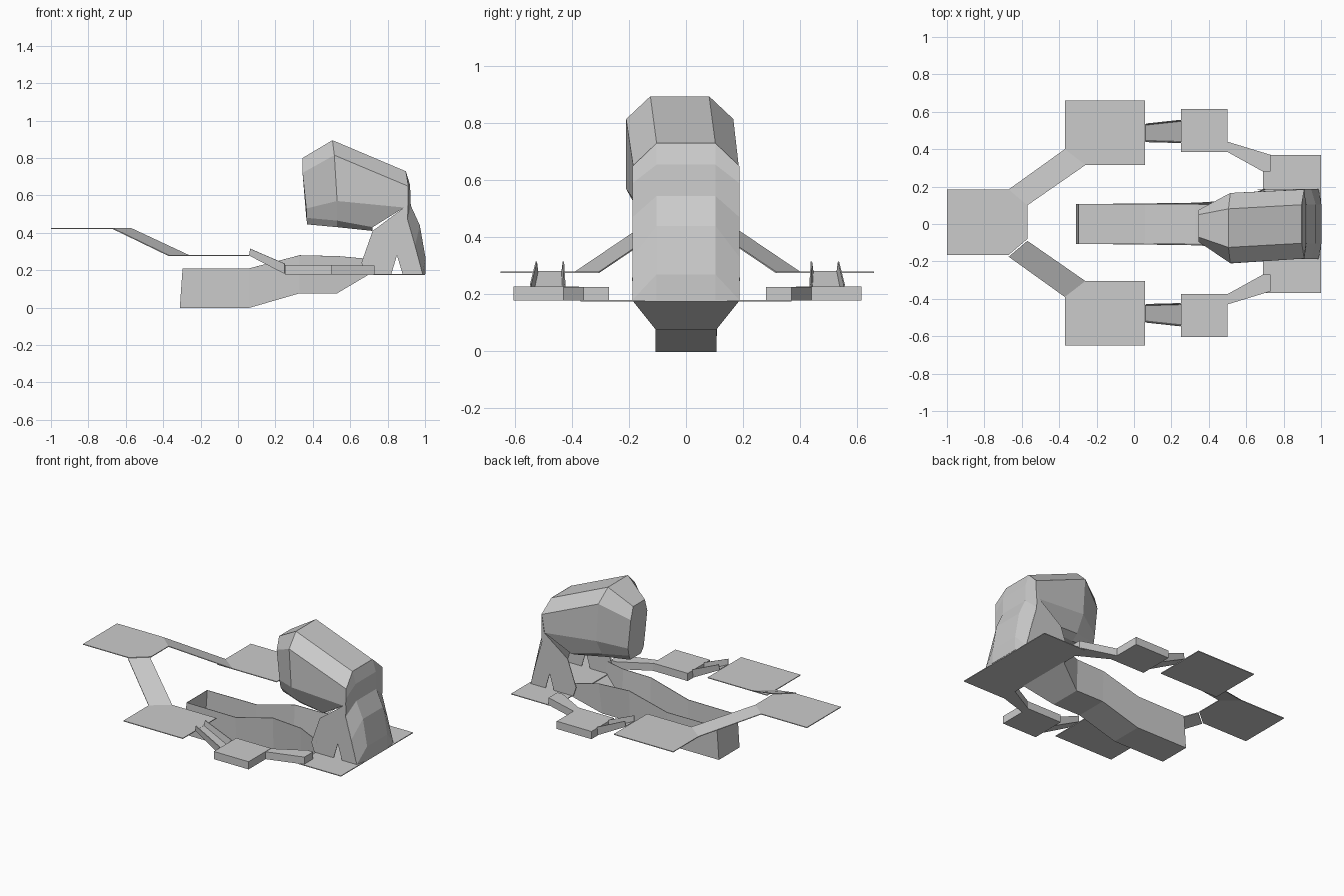
import bpy, bmesh

if "Cube" in bpy.data.objects:
    bpy.data.objects.remove(bpy.data.objects["Cube"])

mat = bpy.data.materials.new("light_grey")
mat.diffuse_color = (0.6, 0.6, 0.6, 1)
mat.use_nodes = True
mat.node_tree.nodes["Principled BSDF"].inputs["Base Color"].default_value = mat.diffuse_color


def make(name, verts, faces, sheet=0):
    """Flat-shaded mesh; sheet > 0 gives open surfaces a thin wall."""
    me = bpy.data.meshes.new(name)
    me.from_pydata(verts, [], faces)
    bm = bmesh.new()
    bm.from_mesh(me)
    bmesh.ops.remove_doubles(bm, verts=bm.verts, dist=0.0005)
    bmesh.ops.recalc_face_normals(bm, faces=bm.faces)
    bm.to_mesh(me)
    bm.free()
    me.materials.append(mat)
    ob = bpy.data.objects.new(name, me)
    bpy.context.collection.objects.link(ob)
    if sheet:
        mod = ob.modifiers.new("wall", 'SOLIDIFY')
        mod.thickness = sheet
        mod.offset = 0
    return ob


def slab(name, top, thick):
    """Solid below a top outline of (x, y, z) points."""
    n = len(top)
    low = [(x, y, z - thick) for x, y, z in top]
    faces = [list(range(n)), list(range(2 * n - 1, n - 1, -1))]
    faces += [[i, i + n, (i + 1) % n + n, (i + 1) % n] for i in range(n)]
    return make(name, top + low, faces)


def flat(pts, z):
    return [(x, y, z) for x, y in pts]


def bridge(rows, closed=False):
    """Quads between successive rows of equal length."""
    n = len(rows[0])
    faces = []
    for r in range(len(rows) - 1):
        for i in range(n if closed else n - 1):
            j = (i + 1) % n
            faces.append([r * n + i, r * n + j, (r + 1) * n + j, (r + 1) * n + i])
    return [p for row in rows for p in row], faces


# Far platform and rear deck
slab("far_platform", flat([(-1, .185), (-.67, .185), (-.57, .1), (-.57, -.08),
                           (-.67, -.165), (-1, -.165)], .425), .005)
slab("rear_deck", flat([(.69, -.37), (1, -.37), (1, .37), (.73, .37), (.69, .37)], .18), .005)

# Parts repeated on both sides
for side, word in ((1, "left"), (-1, "right")):
    def s(pts):
        return [(p[0], p[1] if side > 0 else .01 - p[1]) + tuple(p[2:]) for p in pts]

    slab(word + "_long_ramp", s([(-.67, .185, .425), (-.57, .1, .425),
                                 (-.26, .315, .28), (-.37, .4, .28)]), .005)
    slab(word + "_plate", flat(s([(-.37, .315), (.058, .315), (.058, .66), (-.37, .66)]), .28), .005)
    slab(word + "_step", flat(s([(.25, .385), (.5, .385), (.5, .615), (.25, .615)]), .228), .05)
    slab(word + "_arm", flat(s([(.5, .385), (.69, .28), (.73, .28), (.73, .37), (.5, .44)]), .226), .048)
    # Short channel with raised sides
    rows = [s([(.065, .535, .315), (.06, .53, .28), (.06, .445, .28), (.065, .44, .315)]),
            s([(.25, .555, .235), (.25, .55, .182), (.25, .44, .182), (.25, .435, .235)])]
    v, f = bridge(rows)
    make(word + "_short_ramp", v, f, .005)

# Open trough: x low, z low, half width low, x top, z top, half width top
stations = [(-.31, 0, .105, -.295, .21, .105), (.06, 0, .105, .06, .21, .108),
            (.33, .078, .105, .33, .28, .112), (.53, .078, .105, .54, .275, .125),
            (.70, .178, .185, .70, .26, .187)]
rows = [[(xt, -wt, zt), (x, -w, z), (x, w, z), (xt, wt, zt)] for x, z, w, xt, zt, wt in stations]
v, f = bridge(rows)
f.append([0, 1, 2, 3])
make("trough", v, f, .004)

# Hood: ring of (x, z, half width) from the top round to the underside, per section
sections = [
    (-.01, [(.345, .80, .06), (.345, .72, .085), (.365, .53, .085), (.365, .48, .075), (.37, .445, .055)]),
    (-.022, [(.505, .895, .103), (.515, .815, .188), (.53, .57, .188), (.53, .465, .13), (.53, .43, .09)]),
    (0, [(.895, .73, .103), (.908, .65, .185), (.888, .535, .185), (.72, .43, .15), (.72, .41, .11)])]
rows = [[(x, c + w, z) for x, z, w in ring] + [(x, c - w, z) for x, z, w in reversed(ring)]
        for c, ring in sections]
v, f = bridge(rows, closed=True)
f.append(list(range(10)))
make("hood", v, f)

# Curved back: centre points and bevelled edge points (x, z)
centre = [(.895, .73), (.918, .655), (.922, .545), (.97, .44), (1, .27), (1, .18)]
edge = [(.908, .65), (.908, .59), (.905, .47), (.945, .33), (.985, .18), (.985, .18)]
rows = [[(ex, -.187, ez), (cx, -.103, cz), (cx, .103, cz), (ex, .187, ez)]
        for (cx, cz), (ex, ez) in zip(centre, edge)]
v, f = bridge(rows)
make("back_shell", v, f, .004)

# Side walls with a front strut and an arched notch
wall = [(.888, .535), (.908, .65), (.908, .59), (.905, .47), (.945, .33), (.985, .18),
        (.88, .18), (.85, .28), (.82, .18), (.68, .18), (.66, .24), (.72, .41)]
for y, word in ((.186, "left"), (-.186, "right")):
    make(word + "_side_wall", [(x, y, z) for x, z in wall], [list(range(len(wall)))], .004)
